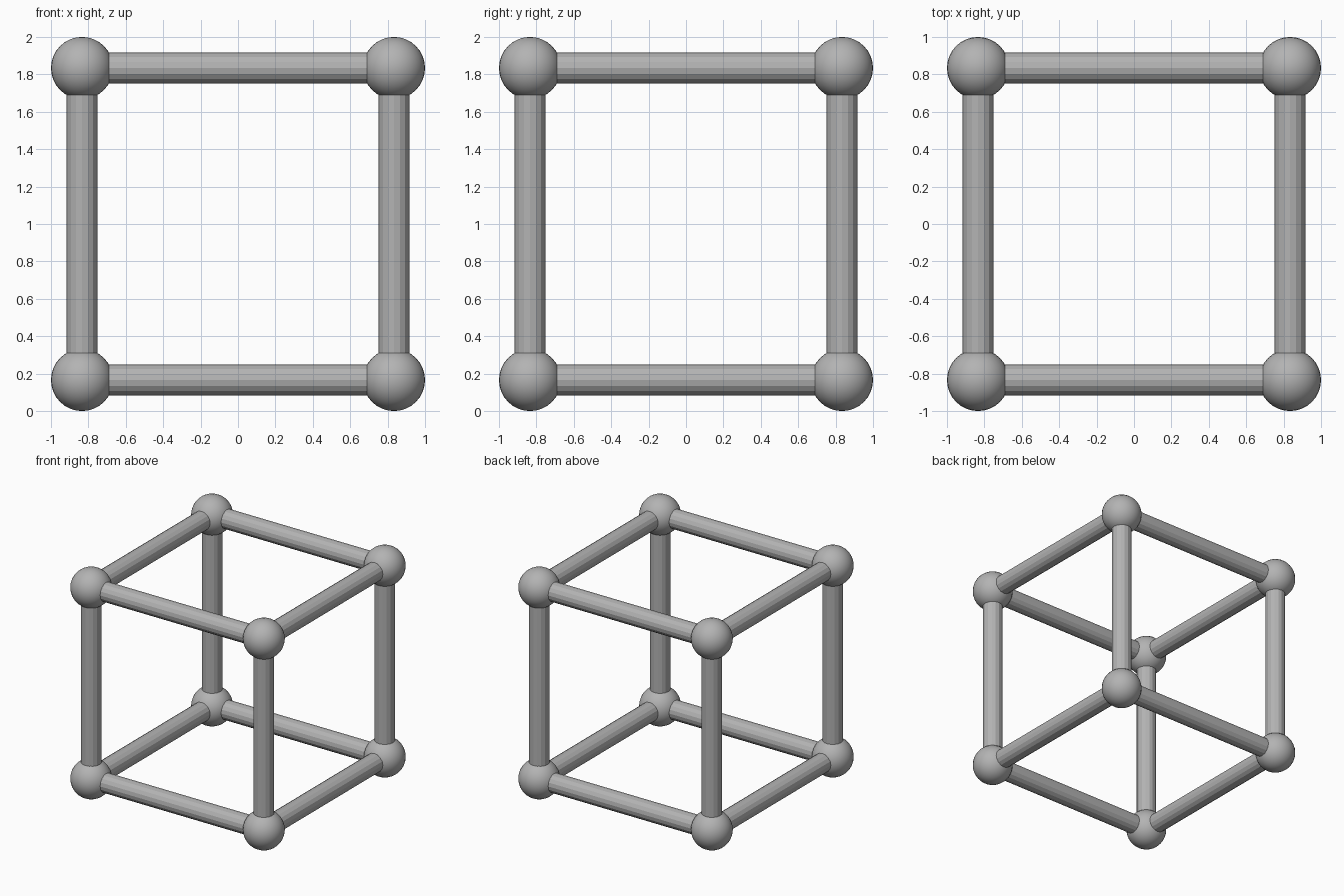
import bpy
from itertools import product
from math import pi

cube = bpy.data.objects.get("Cube")
if cube:
    bpy.data.objects.remove(cube, do_unlink=True)

BALL_R = 0.166
BAR_R = 0.082
HALF = 1 - BALL_R      # distance from the centre to each bar axis
MID = 1.0              # height of the centre

grey = bpy.data.materials.new("plain grey")
grey.use_nodes = True
colour = (0.45, 0.45, 0.45, 1)
grey.diffuse_color = colour
grey.node_tree.nodes["Principled BSDF"].inputs["Base Color"].default_value = colour


def finish(name):
    obj = bpy.context.object
    obj.name = name
    obj.data.materials.append(grey)
    return obj


# Corner balls
for x, y, z in product((-1, 1), repeat=3):
    bpy.ops.mesh.primitive_uv_sphere_add(
        segments=32, ring_count=16, radius=BALL_R,
        location=(x * HALF, y * HALF, MID + z * HALF))
    bpy.ops.object.shade_smooth()
    side = "left" if x > 0 else "right"
    depth = "back" if y > 0 else "front"
    level = "top" if z > 0 else "bottom"
    finish(f"ball_{level}_{depth}_{side}")

# Edge bars: four along each axis, faceted
turns = {"cross": (0, pi / 2, 0), "depth": (pi / 2, 0, 0), "upright": (0, 0, 0)}
for axis, (kind, turn) in enumerate(turns.items()):
    for i, (a, b) in enumerate(product((-HALF, HALF), repeat=2)):
        spot = [a, b]
        spot.insert(axis, 0)
        spot[2] += MID
        bpy.ops.mesh.primitive_cylinder_add(
            vertices=16, radius=BAR_R, depth=2 * HALF,
            end_fill_type='NOTHING', location=spot, rotation=turn)
        finish(f"{kind}_bar_{i + 1}")
